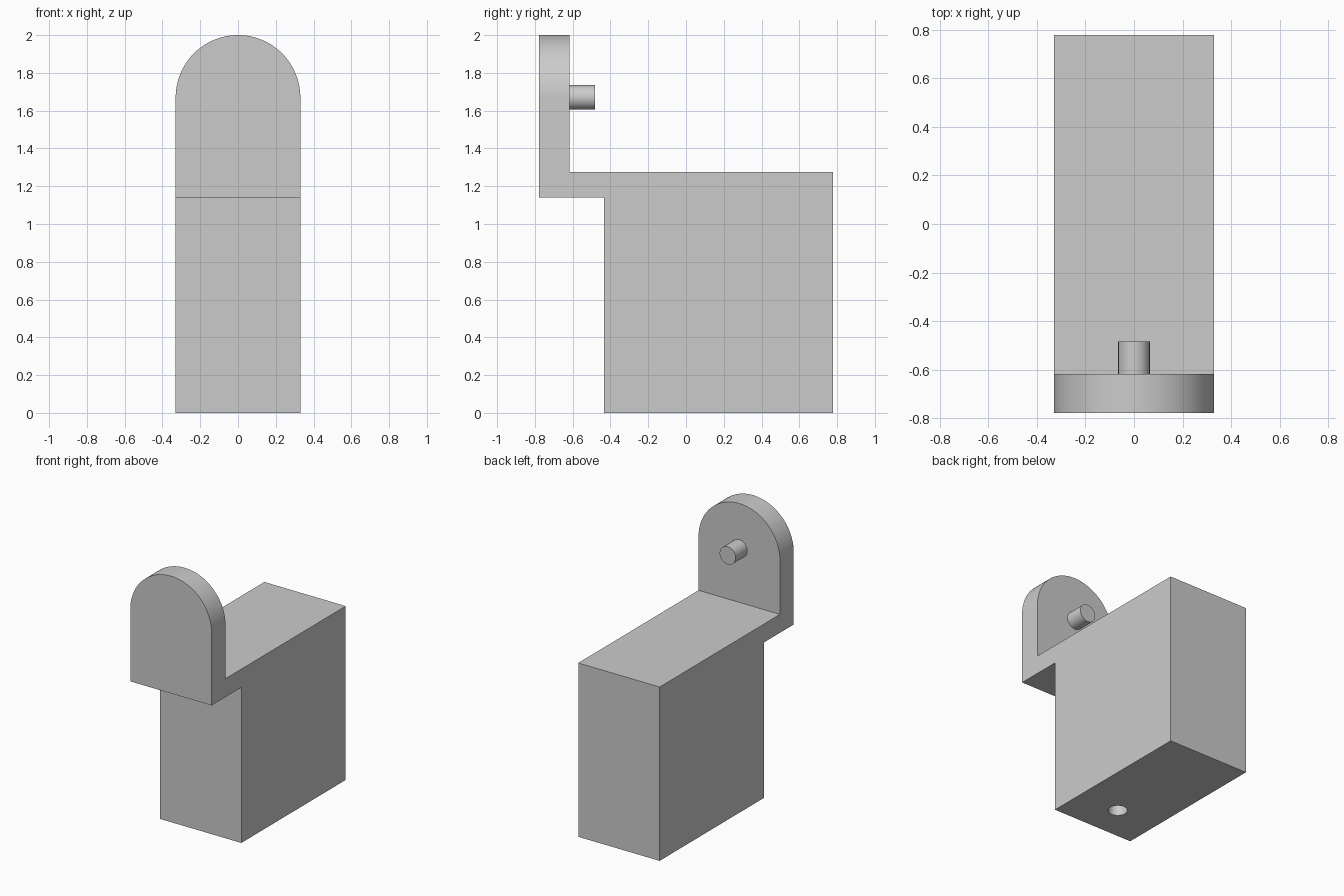
import bpy
import bmesh
from math import cos, sin, pi, radians
from mathutils import Matrix, Vector

cube = bpy.data.objects.get("Cube")
if cube:
    bpy.data.objects.remove(cube, do_unlink=True)

HALF_W = 0.33              # half width of the whole bracket
ARCH_Z = 2.0 - HALF_W      # centre of the rounded top and of the pin
PIN_R = 0.065
PLATE_FRONT, PLATE_BACK = -0.777, -0.617
BODY_FRONT, BODY_BACK = -0.433, 0.777
STEP_Z, BODY_TOP = 1.14, 1.275

grey = bpy.data.materials.new("light_grey")
grey.use_nodes = True
grey.diffuse_color = (0.6, 0.6, 0.6, 1)
grey.node_tree.nodes["Principled BSDF"].inputs["Base Color"].default_value = (0.6, 0.6, 0.6, 1)


def prism(name, outline, offset):
    """Solid made by sweeping a closed outline along an offset."""
    bm = bmesh.new()
    face = bm.faces.new([bm.verts.new(p) for p in outline])
    swept = bmesh.ops.extrude_face_region(bm, geom=[face], use_keep_orig=True)
    moved = [g for g in swept["geom"] if isinstance(g, bmesh.types.BMVert)]
    bmesh.ops.translate(bm, verts=moved, vec=Vector(offset))
    bmesh.ops.recalc_face_normals(bm, faces=bm.faces)
    return finish(name, bm)


def rod(name, radius, length, matrix):
    bm = bmesh.new()
    bmesh.ops.create_cone(bm, cap_ends=True, segments=48, radius1=radius,
                          radius2=radius, depth=length, matrix=matrix)
    return finish(name, bm)


def finish(name, bm):
    mesh = bpy.data.meshes.new(name)
    bm.to_mesh(mesh)
    bm.free()
    mesh.materials.append(grey)
    obj = bpy.data.objects.new(name, mesh)
    bpy.context.collection.objects.link(obj)
    return obj


def activate(obj):
    bpy.ops.object.select_all(action="DESELECT")
    obj.select_set(True)
    bpy.context.view_layer.objects.active = obj


def cut(obj, tool, operation):
    """Apply a boolean and discard its tool."""
    tool.hide_render = True
    mod = obj.modifiers.new(operation, "BOOLEAN")
    mod.operation, mod.object, mod.solver = operation, tool, "EXACT"
    activate(obj)
    bpy.ops.object.modifier_apply(modifier=mod.name)
    bpy.data.objects.remove(tool, do_unlink=True)


# Body: stepped side profile swept across the width
side = [(BODY_FRONT, 0), (BODY_BACK, 0), (BODY_BACK, BODY_TOP),
        (PLATE_BACK, BODY_TOP), (PLATE_BACK, 2.1), (PLATE_FRONT, 2.1),
        (PLATE_FRONT, STEP_Z), (BODY_FRONT, STEP_Z)]
body = prism("bracket_body", [(-0.4, y, z) for y, z in side], (0.8, 0, 0))

# Round-topped front outline trims the body to its final shape
steps = 64
arch = [(HALF_W * cos(pi * i / steps), -1, ARCH_Z + HALF_W * sin(pi * i / steps))
        for i in range(steps + 1)]
arch += [(-HALF_W, -1, -0.1), (HALF_W, -1, -0.1)]
cut(body, prism("arch_trim", arch, (0, 2, 0)), "INTERSECT")

# Blind socket in the underside
cut(body, rod("socket_cutter", PIN_R, 0.32, Matrix.Translation((0, -0.17, 0))), "DIFFERENCE")

# Pin on the back of the upright plate
pin_start, pin_end = PLATE_BACK - 0.02, -0.483
pin = rod("locating_pin", PIN_R, pin_end - pin_start,
          Matrix.Translation((0, (pin_start + pin_end) / 2, ARCH_Z))
          @ Matrix.Rotation(radians(90), 4, "X"))

for obj in (body, pin):
    activate(obj)
    bpy.ops.object.shade_smooth_by_angle(angle=radians(30))
